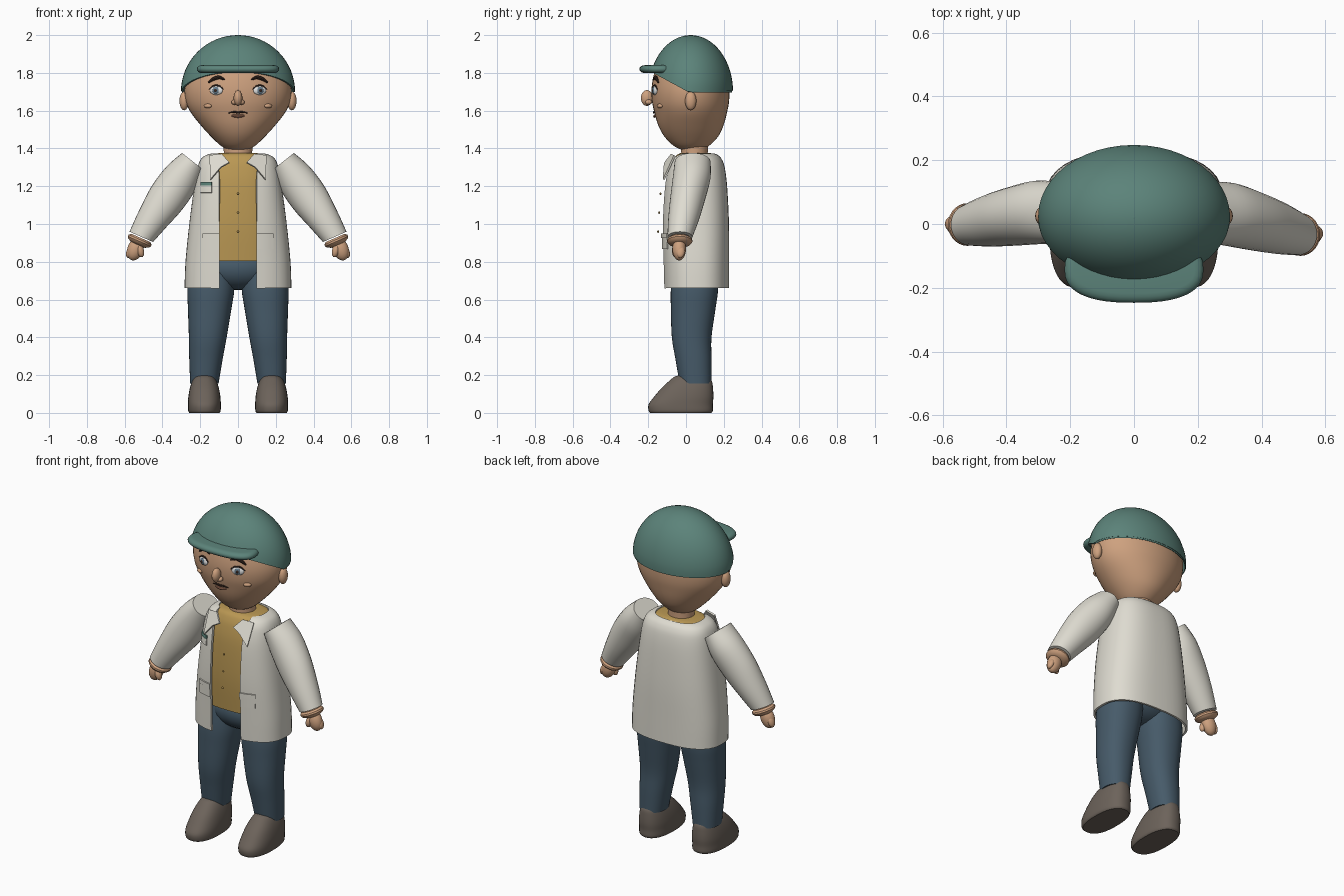
import bpy, bmesh, math
from mathutils import Vector, Matrix

if "Cube" in bpy.data.objects:
    bpy.data.objects.remove(bpy.data.objects["Cube"])

def mat(name, r, g, b):
    m = bpy.data.materials.new(name)
    m.diffuse_color = [(c / 255) ** 2.2 for c in (r, g, b)] + [1]
    m.use_nodes = True
    m.node_tree.nodes["Principled BSDF"].inputs["Base Color"].default_value = m.diffuse_color
    return m

SKIN = mat("skin", 205, 160, 126)
GREEN = mat("cap_green", 92, 130, 121)
CREAM = mat("jacket_cream", 222, 219, 208)
MUSTARD = mat("shirt_mustard", 184, 150, 84)
DENIM = mat("denim_blue", 72, 91, 105)
LEATHER = mat("shoe_brown", 108, 99, 91)
DARK = mat("dark_brown", 58, 44, 38)
WHITE = mat("eye_white", 225, 226, 226)
IRIS = mat("iris_grey_blue", 100, 122, 138)
LIP = mat("lip_brown", 165, 115, 92)

def finish(ob, m, angle=40):
    ob.data.materials.append(m)
    bpy.ops.object.select_all(action='DESELECT')
    ob.select_set(True)
    bpy.context.view_layer.objects.active = ob
    for mod in list(ob.modifiers):
        bpy.ops.object.modifier_apply(modifier=mod.name)
    bpy.ops.object.shade_smooth_by_angle(angle=math.radians(angle))
    return ob

def from_bm(name, bm, m, thick=0):
    bmesh.ops.recalc_face_normals(bm, faces=bm.faces)
    me = bpy.data.meshes.new(name)
    bm.to_mesh(me)
    bm.free()
    ob = bpy.data.objects.new(name, me)
    bpy.context.collection.objects.link(ob)
    if thick:
        mod = ob.modifiers.new("thickness", 'SOLIDIFY')
        mod.thickness, mod.offset = thick, 0
    return finish(ob, m)

def smooth(keys, steps=4):
    """Catmull-Rom sampling of key tuples."""
    out, n = [], len(keys)
    for i in range(n - 1):
        p = [Vector(keys[min(max(j, 0), n - 1)]) for j in (i - 1, i, i + 1, i + 2)]
        for s in range(steps):
            t = s / steps
            out.append(0.5 * (2 * p[1] + (p[2] - p[0]) * t + (2 * p[0] - 5 * p[1] + 4 * p[2] - p[3]) * t * t
                              + (3 * p[1] - p[0] - 3 * p[2] + p[3]) * t ** 3))
    return out + [Vector(keys[-1])]

def sgnpow(v, e):
    return math.copysign(abs(v) ** e, v)

def oval(c, u, v, n=2.0, gap=0.0, count=40):
    """Superellipse ring starting at -v; gap leaves the front open."""
    a = math.asin((gap / u.length) ** (n / 2)) if gap else 0
    total = count if not gap else count - 1
    ts = [a + (2 * math.pi - 2 * a) * i / total for i in range(count)]
    return [c + u * sgnpow(math.sin(t), 2 / n) - v * sgnpow(math.cos(t), 2 / n) for t in ts]

def loft(name, rings, m, closed=True, caps=True, thick=0):
    bm = bmesh.new()
    vs = [[bm.verts.new(p) for p in r] for r in rings]
    n = len(vs[0])
    for a, b in zip(vs, vs[1:]):
        for i in range(n if closed else n - 1):
            j = (i + 1) % n
            bm.faces.new((a[i], a[j], b[j], b[i]))
    if caps:
        bm.faces.new(vs[0])
        bm.faces.new(vs[-1])
    return from_bm(name, bm, m, thick)

def level(k, n=2.0, cx=0.0, gap=0.0):
    """Horizontal ring from (z, rx, ry, cy)."""
    return oval(Vector((cx, k[3], k[0])), Vector((k[1], 0, 0)), Vector((0, k[2], 0)), n, gap)

def ball(name, loc, size, m, rot=None, seg=24):
    bm = bmesh.new()
    bmesh.ops.create_uvsphere(bm, u_segments=seg, v_segments=seg // 2, radius=1)
    M = Matrix.Translation(loc) @ (rot or Matrix()) @ Matrix.Diagonal((*size, 1))
    bmesh.ops.transform(bm, matrix=M, verts=bm.verts)
    return from_bm(name, bm, m)

def surface(keys, n):
    """Front y of a lofted body at (x, z)."""
    def f(x, z):
        for a, b in zip(keys, keys[1:]):
            if a[0] <= z <= b[0]:
                k = a.lerp(b, (z - a[0]) / (b[0] - a[0]))
                return k[3] - k[2] * max(0, 1 - abs(x / k[1]) ** n) ** (1 / n)
        return 0
    return f

def strand(name, pts, r, m):
    """Thin tapered stroke lying on the face."""
    path = [Vector((x, face(x, z) - 0.003, z)) for x, z in smooth(pts)]
    rings = []
    for i, p in enumerate(path):
        d = (path[min(i + 1, len(path) - 1)] - path[max(i - 1, 0)]).normalized()
        u = d.cross(Vector((0, 1, 0))).normalized()
        w = r * (0.35 + 0.65 * math.sin(math.pi * i / (len(path) - 1)))
        rings.append(oval(p, u * w, d.cross(u) * w, count=8))
    return loft(name, rings, m)

def patch(name, x0, x1, z0, z1, off, m):
    """Thin plate following the jacket front."""
    bm = bmesh.new()
    rows = [[bm.verts.new((x0 + (x1 - x0) * i / 6, coat(x0 + (x1 - x0) * i / 6, z) - off, z)) for i in range(7)]
            for z in (z0, z1)]
    for i in range(6):
        bm.faces.new((rows[0][i], rows[0][i + 1], rows[1][i + 1], rows[1][i]))
    return from_bm(name, bm, m, 0.008)

# Head and neck
head = smooth([(1.385, .03, .03, .03), (1.41, .085, .088, .028), (1.46, .14, .14, .028), (1.52, .195, .172, .026),
               (1.59, .25, .192, .025), (1.65, .277, .204, .024), (1.72, .284, .206, .024), (1.8, .266, .193, .025),
               (1.88, .22, .16, .025), (1.95, .14, .105, .025), (1.98, .06, .045, .025)])
face = surface(head, 2)
loft("head", [level(k) for k in head], SKIN)
loft("neck", [level(k) for k in ((1.3, .08, .075, .045), (1.38, .075, .07, .045), (1.44, .08, .075, .045))], SKIN)

# Cap: dome trimmed by a level cut and a rising front cut
bm = bmesh.new()
bmesh.ops.create_uvsphere(bm, u_segments=48, v_segments=32, radius=1)
bmesh.ops.transform(bm, matrix=Matrix.Translation((0, .025, 1.7)) @ Matrix.Diagonal((.297, .219, .295, 1)), verts=bm.verts)
for no in ((0, 0, 1), (0, .55, 1)):
    bmesh.ops.bisect_plane(bm, geom=bm.verts[:] + bm.edges[:] + bm.faces[:], plane_co=(0, .01, 1.7),
                           plane_no=no, clear_inner=True)
from_bm("cap_dome", bm, GREEN, 0.01)
ball("cap_button", (0, .022, 1.993), (.016, .016, .007), GREEN)
brim = [(1.82 + .021 * math.sin(a), .19 + .028 * math.cos(a), .075 + .03 * math.cos(a), -.142)
        for a in [math.pi * (i / 8 - .5) for i in range(9)]]
loft("cap_brim", [level(k, 2.5) for k in brim], GREEN)

# Face
ball("nose", (0, -.207, 1.667), (.023, .032, .042), SKIN)
strand("mouth", [(-.05, 1.588), (-.02, 1.593), (0, 1.59), (.02, 1.593), (.05, 1.588)], .006, DARK)
strand("lower_lip", [(-.035, 1.574), (0, 1.571), (.035, 1.574)], .009, LIP)
for s, side in ((-1, "left"), (1, "right")):
    ball(side + "_ear", (s * .285, .025, 1.652), (.025, .03, .05), SKIN)
    ball(side + "_nostril", (s * .019, -.198, 1.645), (.016, .018, .014), SKIN)
    ex, ez = s * .115, 1.707
    spin = Matrix.Rotation(s * .32, 4, 'Z')
    at = Vector((ex, face(ex, ez), ez))
    out = spin @ Vector((0, -1, 0))
    ball(side + "_eye_white", at, (.036, .012, .024), WHITE, spin)
    ball(side + "_iris", at + out * .008, (.018, .007, .019), IRIS, spin)
    ball(side + "_pupil", at + out * .012, (.009, .005, .01), DARK, spin)
    strand(side + "_eyelid", [(s * .075, 1.712), (s * .1, 1.731), (s * .13, 1.731), (s * .155, 1.712)], .005, DARK)
    strand(side + "_eyebrow", [(s * .07, 1.764), (s * .1, 1.776), (s * .13, 1.768), (s * .157, 1.748)], .01, DARK)
    ball(side + "_cheek", (s * .16, face(.16, 1.625) - .002, 1.625), (.022, .012, .012), SKIN, Matrix.Rotation(s * .5, 4, 'Z'))

# Shirt with buttons
shirt = smooth([(.805, .235, .15, .05), (1.0, .225, .158, .05), (1.2, .2, .148, .05), (1.3, .185, .132, .052),
                (1.345, .165, .115, .052), (1.366, .145, .1, .052), (1.375, .1, .08, .05)])
loft("shirt", [level(k, 2.5) for k in shirt], MUSTARD)
for y, z in ((-.135, 1.16), (-.142, 1.06), (-.148, .96)):
    ball("shirt_button", (0, y, z), (.007, .005, .007), MUSTARD, seg=12)

# Open jacket
jacket = smooth([(.66, .277, .168, .055), (.8, .272, .17, .053), (1.0, .252, .172, .05), (1.2, .226, .162, .05),
                 (1.3, .208, .146, .053), (1.342, .19, .128, .055), (1.36, .165, .11, .056), (1.367, .14, .095, .056)])
coat = surface(jacket, 2.6)
loft("jacket", [level(k, 2.6, gap=.098 + max(0, k[0] - 1.25) * .1) for k in jacket], CREAM, False, False, 0.012)
patch("chest_pocket", -.195, -.138, 1.165, 1.215, .008, CREAM)
patch("chest_pocket_trim", -.195, -.138, 1.203, 1.222, .012, GREEN)
for s, side in ((-1, "left"), (1, "right")):
    patch(side + "_hip_pocket", s * .1, s * .185, .868, .94, .008, CREAM)
    patch(side + "_pocket_flap", s * .098, s * .187, .925, .95, .012, CREAM)
    bm = bmesh.new()
    bm.faces.new([bm.verts.new((s * x, y, z)) for x, y, z in
                  ((.085, -.075, 1.37), (.15, -.06, 1.362), (.145, -.118, 1.235), (.09, -.115, 1.3), (.045, -.11, 1.325))])
    from_bm(side + "_collar", bm, CREAM, 0.01)

# Sleeves, cuffs and hands
for s, side in ((-1, "left"), (1, "right")):
    dy = .03 if s < 0 else 0    # one arm hangs slightly further back
    def arm(k):
        x, y, z, a, b, dx = k
        d = Vector((dx, 0, -math.sqrt(1 - dx * dx)))
        u = Vector((-d.z, 0, d.x))
        flip = Vector((s, 1, 1))
        return oval(Vector((s * x, y + dy * max(0, x - .24) / .27, z)), u * a * flip, Vector((0, b, 0)), count=28)
    sleeve = smooth([(.238, .035, 1.33, .074, .095, .62), (.3, .03, 1.245, .098, .1, .62),
                     (.375, .01, 1.14, .102, .093, .6), (.45, -.012, 1.03, .085, .082, .54),
                     (.512, -.032, .932, .068, .066, .4)])
    loft(side + "_sleeve", [arm(k) for k in sleeve], CREAM)
    cuff = [(.514 + .004 * i, -.033, .926 - .009 * i, r, r, .4) for i, r in enumerate((.055, .066, .067, .06, .04))]
    loft(side + "_wrist_cuff", [arm(k) for k in cuff], SKIN)
    tilt = Matrix.Rotation(-s * .35, 4, 'Y')
    ball(side + "_hand", (s * .543, -.036 + dy, .868), (.042, .036, .063), SKIN, tilt)
    ball(side + "_thumb", (s * .517, -.055 + dy, .858), (.019, .02, .035), SKIN, Matrix.Rotation(s * .25, 4, 'Y'))
    ball(side + "_finger", (s * .572, -.03 + dy, .855), (.018, .024, .036), SKIN, tilt)

# Trousers and shoes
ball("trouser_seat", (0, .045, .77), (.215, .13, .12), DENIM)
for s, side in ((-1, "left"), (1, "right")):
    leg = smooth([(.155, .075, .084, .05, .178), (.28, .088, .095, .04, .17), (.4, .1, .105, .03, .16),
                  (.55, .115, .118, .038, .15), (.66, .124, .125, .045, .143), (.8, .115, .115, .05, .135)])
    loft(side + "_trouser_leg", [level(k, 2.2, s * k[4]) for k in leg], DENIM)
    shoe = smooth([(0, .08, .162, -.028), (.012, .086, .17, -.028), (.045, .087, .17, -.028), (.085, .085, .157, -.012),
                   (.13, .077, .137, .006), (.17, .064, .112, .024), (.192, .048, .085, .025), (.2, .025, .05, .02)])
    loft(side + "_shoe", [level(k, 2.4, s * .178) for k in shoe], LEATHER)
